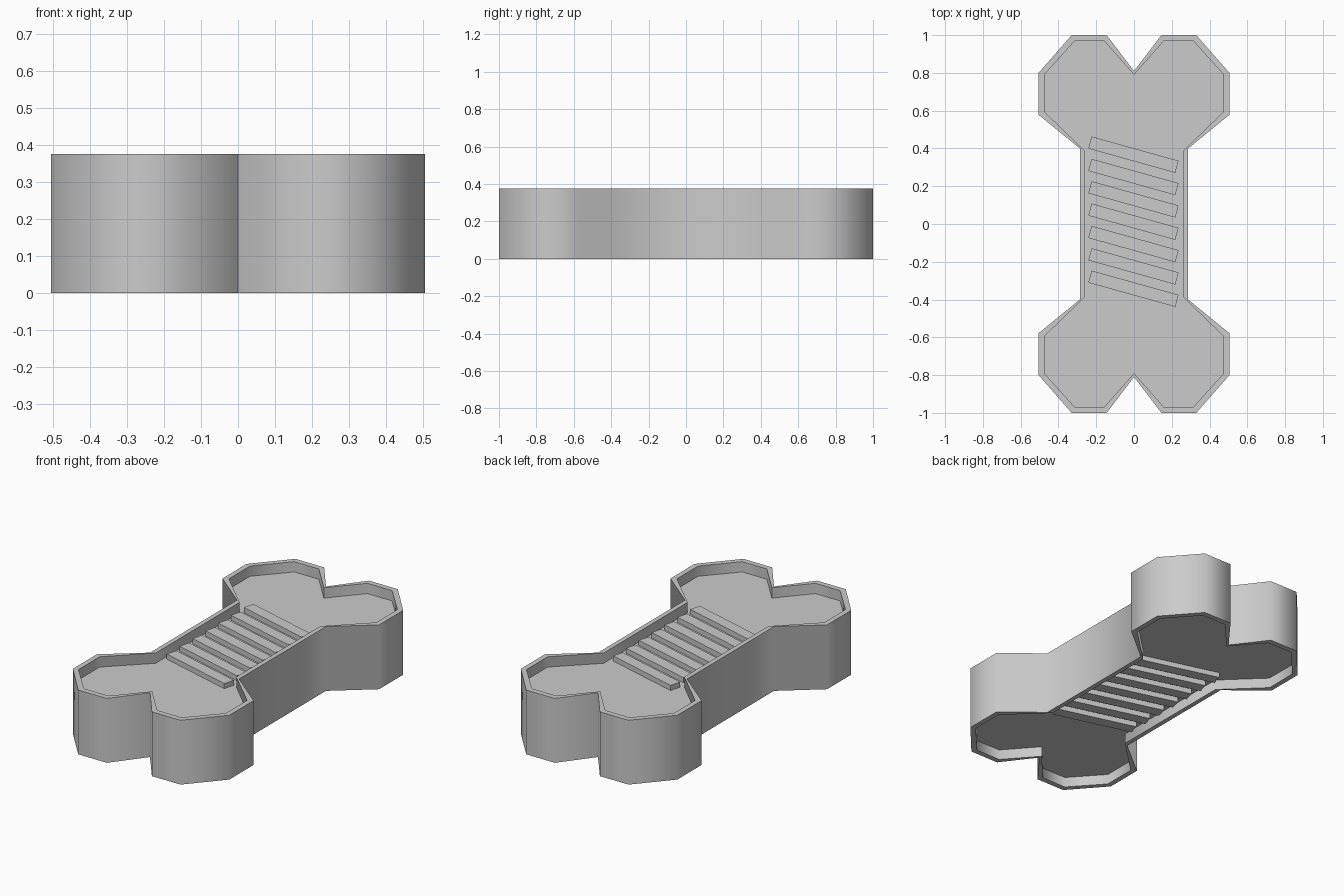
import bpy, bmesh, math

if "Cube" in bpy.data.objects:
    bpy.data.objects.remove(bpy.data.objects["Cube"])

H, RECESS, LIP = 0.375, 0.06, 0.03   # total height, panel depth, bar relief


def full_outline(quarter):
    """Mirror a quarter profile (notch -> waist) into a closed loop."""
    top = quarter + [(-x, y) for x, y in quarter[:0:-1]]
    right = quarter + [(x, -y) for x, y in quarter[::-1]]
    left = [(-x, y) for x, y in right[-2:0:-1]]
    return right + left


outer = full_outline([(0, 0.81), (0.145, 1.0), (0.33, 1.0),
                      (0.505, 0.80), (0.505, 0.578), (0.287, 0.40)])
inner = full_outline([(0, 0.79), (0.157, 0.968), (0.315, 0.968),
                      (0.475, 0.79), (0.475, 0.595), (0.26, 0.387)])


def finish(bm, name):
    bmesh.ops.recalc_face_normals(bm, faces=bm.faces)
    mesh = bpy.data.meshes.new(name)
    bm.to_mesh(mesh)
    bm.free()
    obj = bpy.data.objects.new(name, mesh)
    bpy.context.collection.objects.link(obj)
    return obj


# Bone body: rimmed shell with a recessed panel above and below
bm = bmesh.new()
levels = [(inner, RECESS), (inner, 0), (outer, 0),
          (outer, H), (inner, H), (inner, H - RECESS)]
rings = [[bm.verts.new((x, y, z)) for x, y in pts] for pts, z in levels]
n = len(outer)
for a, b in zip(rings, rings[1:]):
    for i in range(n):
        j = (i + 1) % n
        bm.faces.new((a[i], a[j], b[j], b[i]))
caps = [bm.faces.new(rings[0]), bm.faces.new(rings[-1])]
bmesh.ops.recalc_face_normals(bm, faces=bm.faces)
bmesh.ops.triangulate(bm, faces=caps)
body = finish(bm, "bone_body")
bpy.context.view_layer.objects.active = body
body.select_set(True)
bpy.ops.object.shade_smooth_by_angle(angle=math.radians(60))
body.select_set(False)

# Slanted bars passing through the panel, raised on both sides
for k in range(7):
    bm = bmesh.new()
    bmesh.ops.create_cube(bm, size=1)
    bar = finish(bm, f"slanted_bar_{k + 1}")
    bar.scale = (0.478, 0.066, H - 2 * LIP)
    bar.rotation_euler.z = math.radians(-15.6)
    bar.location = (-0.003, 0.367 - 0.1183 * k, H / 2)
